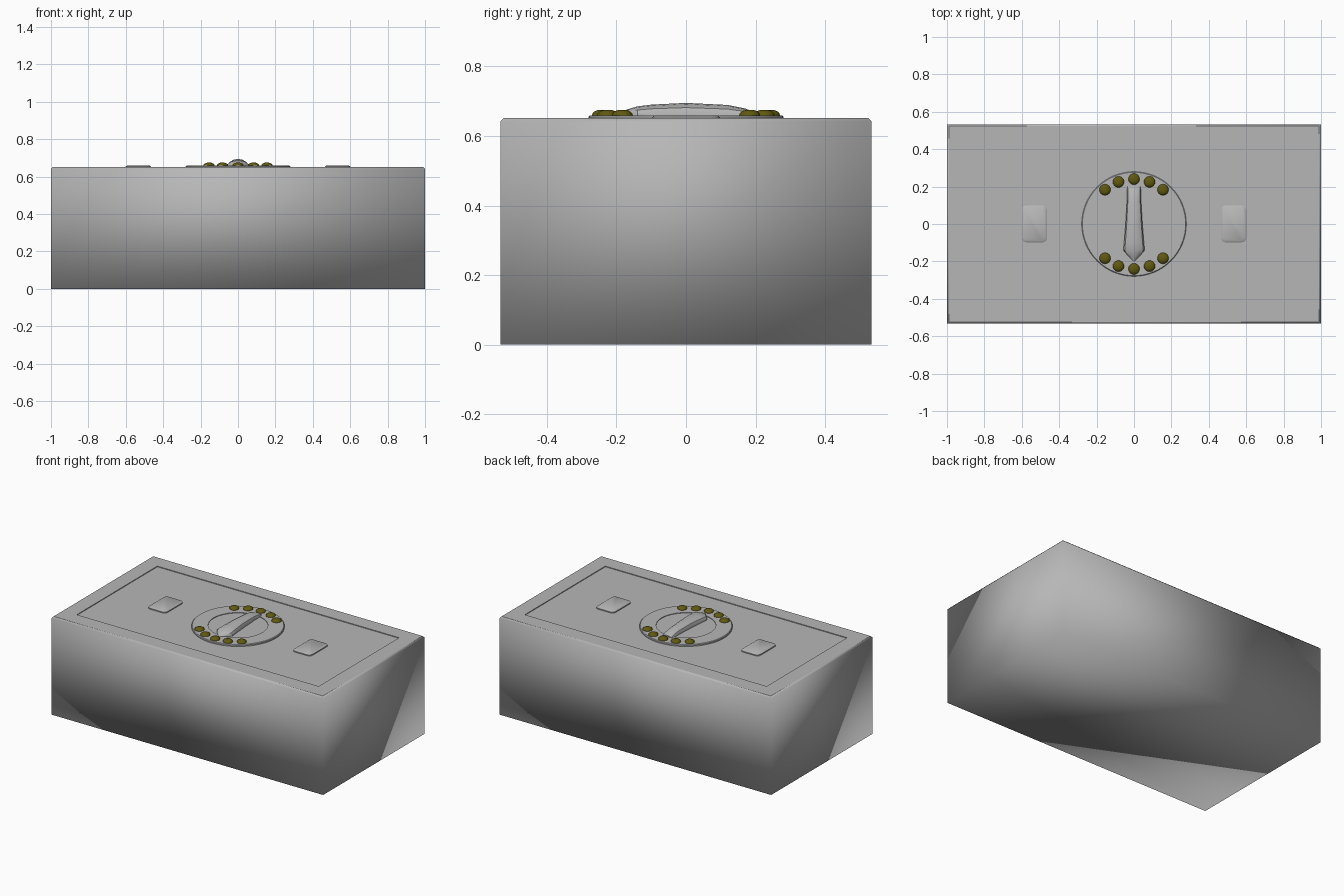
import bpy, bmesh
from math import sin, cos, pi, radians
from mathutils import Vector

cube = bpy.data.objects.get("Cube")
if cube:
    bpy.data.objects.remove(cube, do_unlink=True)


def material(name, colour):
    m = bpy.data.materials.new(name)
    m.use_nodes = True
    m.diffuse_color = colour
    bsdf = next(n for n in m.node_tree.nodes if n.type == 'BSDF_PRINCIPLED')
    bsdf.inputs["Base Color"].default_value = colour
    return m


grey = material("grey", (0.47, 0.47, 0.47, 1))
olive = material("olive", (0.12, 0.1, 0.005, 1))


def loft(name, rings, mat, angle=35, sharp_above=None):
    """Skin a stack of equal-length rings and cap both ends."""
    bm = bmesh.new()
    loops = [[bm.verts.new(p) for p in ring] for ring in rings]
    n = len(rings[0])
    for a, b in zip(loops, loops[1:]):
        for i in range(n):
            j = (i + 1) % n
            bm.faces.new((a[i], a[j], b[j], b[i]))
    bm.faces.new(loops[0])
    bm.faces.new(loops[-1])
    bmesh.ops.recalc_face_normals(bm, faces=bm.faces)
    for f in bm.faces:
        f.smooth = True
    if sharp_above is not None:
        for e in bm.edges:
            e.smooth = not all(v.co.z > sharp_above for v in e.verts)
    me = bpy.data.meshes.new(name)
    bm.to_mesh(me)
    bm.free()
    if sharp_above is None:
        me.set_sharp_from_angle(angle=radians(angle))
    me.materials.append(mat)
    ob = bpy.data.objects.new(name, me)
    bpy.context.collection.objects.link(ob)
    return ob


def rect(hx, hy, z):
    return [Vector((sx * hx, sy * hy, z))
            for sx, sy in ((-1, -1), (1, -1), (1, 1), (-1, 1))]


def circle(r, z, n, cx=0, cy=0):
    return [Vector((cx + r * cos(2 * pi * i / n), cy + r * sin(2 * pi * i / n), z))
            for i in range(n)]


def rounded_rect(cx, hx, hy, r, z, steps=4):
    pts = []
    for k, (sx, sy) in enumerate(((1, 1), (-1, 1), (-1, -1), (1, -1))):
        for i in range(steps + 1):
            a = (k + i / steps) * pi / 2
            pts.append(Vector((cx + sx * (hx - r) + r * cos(a),
                               sy * (hy - r) + r * sin(a), z)))
    return pts


# Case with softly shaded sides, chamfered rim and a shallow sunken panel
loft("case", [rect(1, 0.533, 0), rect(1, 0.533, 0.642), rect(0.99, 0.523, 0.652),
              rect(0.89, 0.423, 0.652), rect(0.89, 0.423, 0.647)],
     grey, sharp_above=0.645)

# Dial plate with a raised outer ring
loft("dial_plate", [circle(r, z, 64) for r, z in
                    ((0.28, 0.64), (0.28, 0.655), (0.276, 0.659),
                     (0.18, 0.659), (0.18, 0.655))], grey)

# Rounded side pads
for side, cx in (("left", 0.533), ("right", -0.533)):
    loft(side + "_pad", [rounded_rect(cx, 0.068, 0.098, 0.025, 0.64),
                         rounded_rect(cx, 0.068, 0.098, 0.025, 0.654),
                         rounded_rect(cx, 0.061, 0.091, 0.02, 0.659)], grey)

# Pointer knob: arched cross-sections along y (y, half width, top height)
stations = ((0.2, 0.036, 0.667), (0.17, 0.037, 0.679), (0.12, 0.038, 0.689),
            (0, 0.045, 0.695), (-0.1, 0.053, 0.69), (-0.14, 0.057, 0.685),
            (-0.17, 0.032, 0.676), (-0.2, 0.003, 0.664))
BASE = 0.65
knob = []
for y, w, top in stations:
    h = top - BASE
    ring = [Vector((-w, y, BASE))]
    for i in range(7):
        a = pi - i * pi / 6
        ring.append(Vector((w * cos(a), y, BASE + h * (0.4 + 0.6 * sin(a)))))
    ring.append(Vector((w, y, BASE)))
    knob.append(ring)
loft("pointer_knob", knob, grey, angle=30)

# Two mirrored arcs of small domed lamps around the dial
for arc, sy in (("back", 1), ("front", -1)):
    for i, (x, y) in enumerate(((-0.155, 0.183), (-0.083, 0.225), (0, 0.24),
                                (0.083, 0.225), (0.155, 0.183))):
        rings = [circle(0.03, 0.65, 16, x, sy * y)]
        for k in range(5):
            a = k * pi / 10
            rings.append(circle(0.03 * cos(a), 0.66 + 0.016 * sin(a), 16, x, sy * y))
        loft(f"{arc}_lamp_{i + 1}", rings, olive, angle=60)
